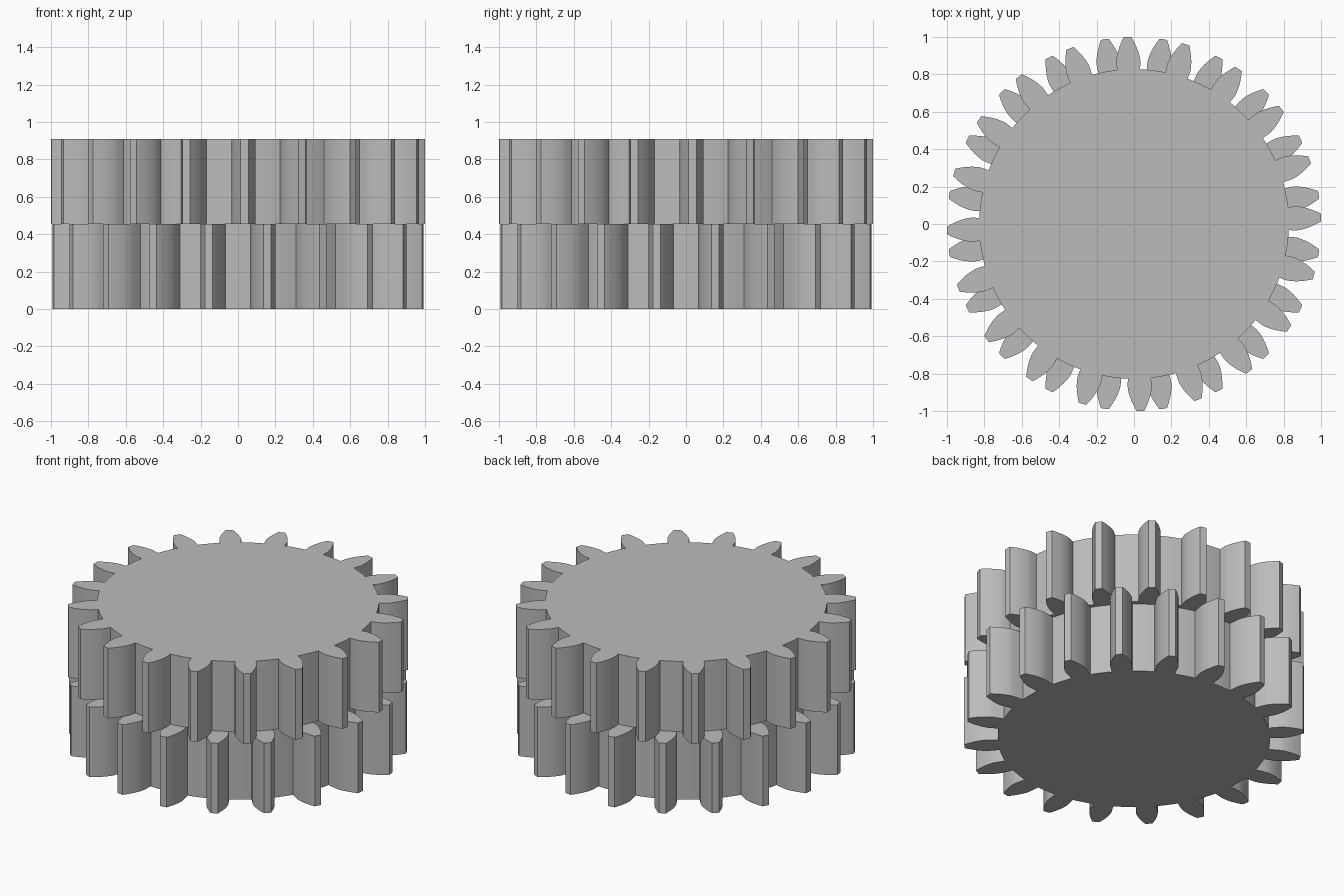
import bpy, bmesh, math

cube = bpy.data.objects.get("Cube")
if cube:
    bpy.data.objects.remove(cube)

TEETH = 20
TIP_R = 1.0
BASE_R = 0.866        # involute starts here
HALF_ANGLE = 0.0745   # half of a tooth at its base, radians
THICK = 0.4545

grey = bpy.data.materials.new("plain_grey")
grey.use_nodes = True
colour = (0.5, 0.5, 0.5, 1)
grey.diffuse_color = colour
grey.node_tree.nodes["Principled BSDF"].inputs["Base Color"].default_value = colour


def half_angle(r):
    """Half the tooth angle at radius r: radial foot, involute flank."""
    if r <= BASE_R:
        return HALF_ANGLE
    a = math.acos(BASE_R / r)
    return HALF_ANGLE - (math.tan(a) - a)


def gear_outline(root_r, phase, flank_steps=8, gap_steps=5):
    radii = [root_r] + [BASE_R + (TIP_R - BASE_R) * i / flank_steps
                        for i in range(flank_steps + 1)]
    pitch = math.tau / TEETH
    gap = pitch - 2 * HALF_ANGLE
    one = [(r, -half_angle(r)) for r in radii]             # rising flank
    one += [(r, half_angle(r)) for r in reversed(radii)]   # falling flank
    one += [(root_r, HALF_ANGLE + gap * i / gap_steps)     # root arc
            for i in range(1, gap_steps)]
    return [(r * math.cos(a + phase + k * pitch), r * math.sin(a + phase + k * pitch))
            for k in range(TEETH) for r, a in one]


def make_gear(name, root_r, phase_deg, z):
    bm = bmesh.new()
    outline = gear_outline(root_r, math.radians(phase_deg))
    face = bm.faces.new([bm.verts.new((x, y, z)) for x, y in outline])
    ext = bmesh.ops.extrude_face_region(bm, geom=[face], use_keep_orig=True)
    top = [v for v in ext["geom"] if isinstance(v, bmesh.types.BMVert)]
    bmesh.ops.translate(bm, verts=top, vec=(0, 0, THICK))
    bmesh.ops.recalc_face_normals(bm, faces=bm.faces)
    mesh = bpy.data.meshes.new(name)
    bm.to_mesh(mesh)
    bm.free()
    mesh.materials.append(grey)
    obj = bpy.data.objects.new(name, mesh)
    bpy.context.collection.objects.link(obj)
    # smooth flanks, sharp tips and rims
    bpy.ops.object.select_all(action="DESELECT")
    obj.select_set(True)
    bpy.context.view_layer.objects.active = obj
    bpy.ops.object.shade_smooth_by_angle(angle=math.radians(30))


make_gear("lower_gear", 0.80, 9, 0)
make_gear("upper_gear", 0.828, 2, THICK)
